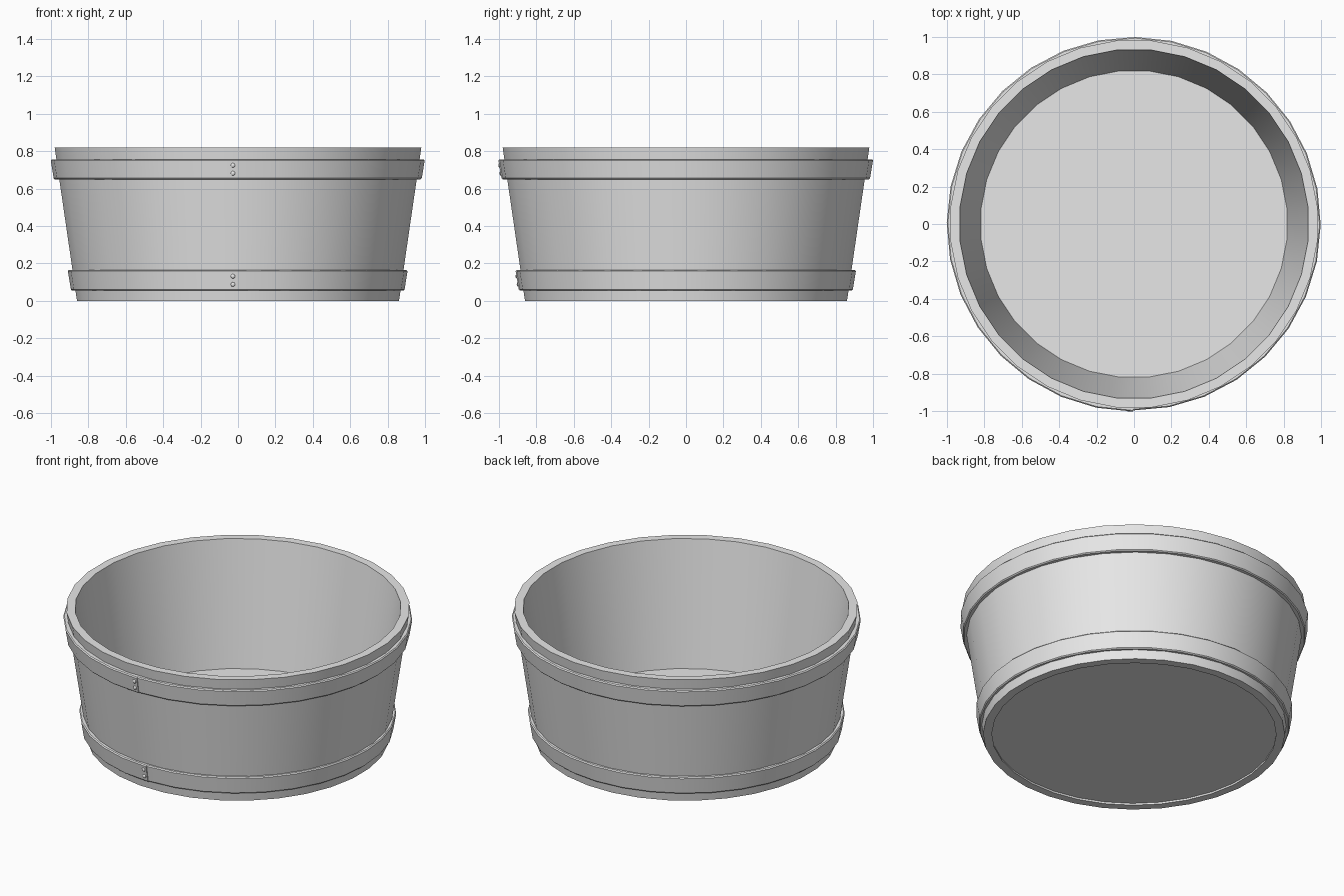
import bpy, bmesh, math
from mathutils import Vector

cube = bpy.data.objects.get("Cube")
if cube:
    bpy.data.objects.remove(cube, do_unlink=True)

grey = bpy.data.materials.new("plain grey")
grey.use_nodes = True
grey.diffuse_color = (0.8, 0.8, 0.8, 1)
grey.node_tree.nodes["Principled BSDF"].inputs["Base Color"].default_value = (0.8, 0.8, 0.8, 1)

SIDES = 32
STEP = 2 * math.pi / SIDES
HEIGHT = 0.82
BASE_R, RIM_R, WALL = 0.865, 0.985, 0.05


def wall_radius(z):
    return BASE_R + (RIM_R - BASE_R) * z / HEIGHT


def finish(name, bm):
    bmesh.ops.recalc_face_normals(bm, faces=bm.faces)
    mesh = bpy.data.meshes.new(name)
    bm.to_mesh(mesh)
    bm.free()
    mesh.materials.append(grey)
    obj = bpy.data.objects.new(name, mesh)
    bpy.context.collection.objects.link(obj)
    bpy.ops.object.select_all(action='DESELECT')
    obj.select_set(True)
    bpy.context.view_layer.objects.active = obj
    bpy.ops.object.shade_smooth_by_angle(angle=math.radians(30))
    return obj


def sweep(name, profile, start, closed=True, spread=0.0):
    """Turn an (r, z) loop around z; an open band grows by spread to its end."""
    bm = bmesh.new()
    rings = []
    for i in range(SIDES if closed else SIDES + 1):
        a = start + i * STEP
        grow = spread * i / SIDES
        rings.append([bm.verts.new(((r + grow) * math.cos(a), (r + grow) * math.sin(a), z))
                      for r, z in profile])
    pairs = list(zip(rings, rings[1:]))
    if closed:
        pairs.append((rings[-1], rings[0]))
    n = len(profile)
    for p, q in pairs:
        for k in range(n):
            m = (k + 1) % n
            bm.faces.new((p[k], q[k], q[m], p[m]))
    if not closed:
        bm.faces.new(rings[0])
        bm.faces.new(rings[-1])
    return finish(name, bm)


# Tapered tub wall, open at both ends
sweep("tub_wall", [(BASE_R, 0), (RIM_R, HEIGHT), (RIM_R - WALL, HEIGHT), (BASE_R - WALL, 0)],
      STEP / 2)

# Floor, slightly recessed underneath
bm = bmesh.new()
layers = []
for z in (0.013, 0.05):
    r = wall_radius(z) - WALL + 0.001
    layers.append([bm.verts.new((r * math.cos((i + 0.5) * STEP), r * math.sin((i + 0.5) * STEP), z))
                   for i in range(SIDES)])
    bm.faces.new(layers[-1])
low, high = layers
for i in range(SIDES):
    j = (i + 1) % SIDES
    bm.faces.new((low[i], low[j], high[j], high[i]))
finish("tub_floor", bm)


def rivet(name, x, y, z):
    bm = bmesh.new()
    bmesh.ops.create_uvsphere(bm, u_segments=12, v_segments=8, radius=0.012)
    bmesh.ops.scale(bm, vec=Vector((1, 0.6, 1)), verts=bm.verts)
    bmesh.ops.translate(bm, vec=Vector((x, y, z)), verts=bm.verts)
    finish(name, bm)


# Hoops with chamfered edges, lapped and riveted at the front
SEAM = -math.pi / 2 - 0.006
LAP = 0.006
for name, z0, z1, out in (("upper", 0.65, 0.757, 0.021), ("lower", 0.055, 0.165, 0.016)):
    c = 0.006
    outer0, outer1 = wall_radius(z0) + out, wall_radius(z1) + out
    profile = [(wall_radius(z0) - 0.012, z0), (outer0 - c, z0), (outer0, z0 + c),
               (outer1, z1 - c), (outer1 - c, z1), (wall_radius(z1) - 0.012, z1)]
    sweep(name + "_hoop", profile, SEAM, closed=False, spread=LAP)
    for side, f in (("bottom", 0.3), ("top", 0.7)):
        z = z0 + f * (z1 - z0)
        rivet(f"{name}_hoop_{side}_rivet", -0.027, -(wall_radius(z) + out + LAP - 0.002), z)
